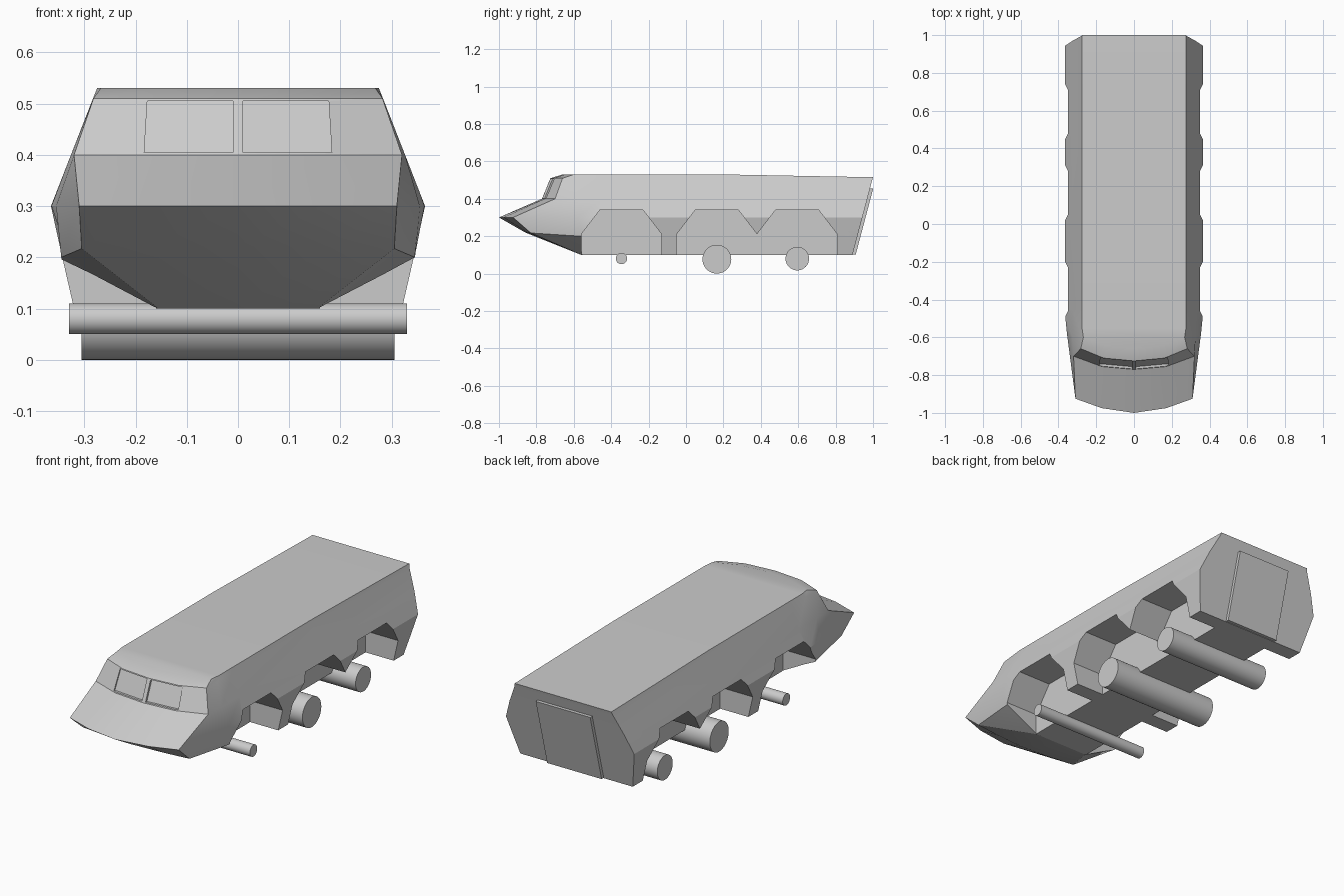
import bpy, bmesh, math

if "Cube" in bpy.data.objects:
    bpy.data.objects.remove(bpy.data.objects["Cube"])


def loft(name, rings):
    """Closed solid from equal-length rings; ends are capped with strips."""
    bm = bmesh.new()
    vs = [[bm.verts.new(p) for p in r] for r in rings]
    n = len(vs[0])
    for a, b in zip(vs, vs[1:]):
        for i in range(n):
            j = (i + 1) % n
            bm.faces.new((a[i], a[j], b[j], b[i]))
    for r in (vs[0], vs[-1]):
        for i in range(n // 2):
            quad = [r[i], r[i + 1], r[n - 2 - i], r[n - 1 - i]]
            face = list(dict.fromkeys(quad))
            if len(face) > 2:
                bm.faces.new(face)
    bmesh.ops.recalc_face_normals(bm, faces=bm.faces)
    me = bpy.data.meshes.new(name)
    bm.to_mesh(me)
    bm.free()
    ob = bpy.data.objects.new(name, me)
    bpy.context.collection.objects.link(ob)
    return ob


def activate(ob):
    bpy.ops.object.select_all(action='DESELECT')
    ob.select_set(True)
    bpy.context.view_layer.objects.active = ob


def cut(target, cutter):
    activate(target)
    m = target.modifiers.new("cut", 'BOOLEAN')
    m.operation, m.solver, m.object = 'DIFFERENCE', 'EXACT', cutter
    bpy.ops.object.modifier_apply(modifier=m.name)
    bpy.data.objects.remove(cutter)


def rear_y(z):
    return 0.89 + 0.265 * (z - 0.1)


# hull: horizontal outlines (right half, nose centre to rear) at rising heights
levels = [
    [(0, -.56, .1), (.08, -.56, .1), (.155, -.56, .1), (.16, -.55, .1), (.32, -.45, .1), (.32, .2, .1), (.32, .89, .1)],
    [(0, -.86, .22), (.17, -.85, .22), (.305, -.83, .217), (.345, -.565, .2), (.343, -.45, .2), (.343, .2, .2), (.343, rear_y(.2), .2)],
    [(0, -1, .3), (.17, -.975, .3), (.31, -.925, .3), (.355, -.58, .3), (.365, -.48, .3), (.365, .2, .3), (.365, rear_y(.3), .3)],
    [(0, -.77, .4), (.17, -.755, .4), (.32, -.70, .4), (.326, -.6, .4), (.326, -.45, .4), (.326, .2, .4), (.326, rear_y(.4), .4)],
    [(0, -.725, .51), (.16, -.71, .51), (.282, -.66, .51), (.283, -.57, .51), (.283, -.45, .51), (.283, .2, .51), (.281, .994, .495)],
    [(0, -.66, .53), (.15, -.645, .53), (.268, -.6, .53), (.275, -.55, .53), (.275, -.45, .53), (.275, .2, .53), (.275, 1, .515)],
]
hull = loft("hull", [[(-x, y, z) for x, y, z in reversed(h[1:])] + h for h in levels])

# wheel arches, three per side
arch = [(0, 0), (0, .21), (.10, .34), (.33, .34), (.43, .21), (.43, 0)]
for s in (-1, 1):
    for y0 in (-.56, -.05, .379):
        cut(hull, loft("arch_cutter", [[(s * x, y0 + y, z) for y, z in arch] for x in (.16, .5)]))

# recessed windscreen panes
for s in (-1, 1):
    pane = [(.01, .405), (.183, .405), (.177, .505), (.01, .505)]
    cut(hull, loft("window_cutter", [
        [(s * x, -.77 + .41 * (z - .4) + .09 * x + d, z) for x, z in pane]
        for d in (.012, -.06)]))

activate(hull)
bpy.ops.object.shade_smooth_by_angle(angle=math.radians(28))

# raised rear ramp
loft("rear_ramp", [[(x, rear_y(z) + d, z) for x, z in
                    ((-.155, .102), (.155, .102), (.155, .455), (-.155, .455))]
                   for d in (-.01, .017)])

# axle rollers: y, z, radius, half length
for name, y, z, r, h in (("front_roller", -.345, .08, .03, .33),
                         ("middle_roller", .165, .077, .077, .305),
                         ("rear_roller", .595, .08, .063, .297)):
    bpy.ops.mesh.primitive_cylinder_add(vertices=40, radius=r, depth=2 * h, location=(0, y, z),
                                        rotation=(0, math.pi / 2, 0))
    bpy.context.object.name = name
    bpy.ops.object.shade_smooth_by_angle(angle=math.radians(30))
